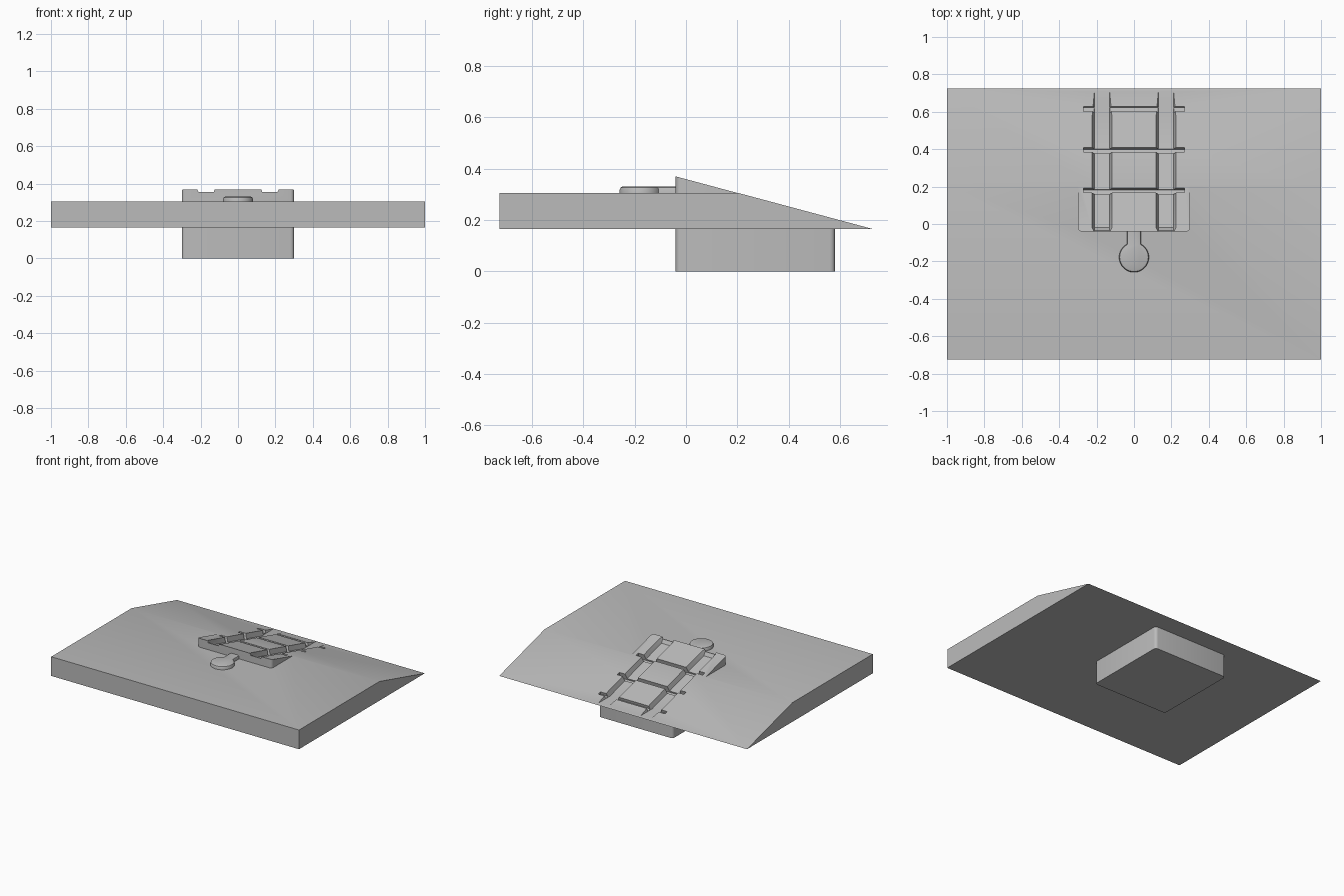
import bpy, bmesh, math
from mathutils import Matrix, Vector

old = bpy.data.objects.get("Cube")
if old:
    bpy.data.objects.remove(old, do_unlink=True)

grey = bpy.data.materials.new("plain grey")
grey.use_nodes = True
grey.diffuse_color = (0.5, 0.5, 0.5, 1)
grey.node_tree.nodes["Principled BSDF"].inputs["Base Color"].default_value = (0.5, 0.5, 0.5, 1)

FRONT, BACK = -0.04, 0.725
HIGH, LOW, DECK = 0.37, 0.165, 0.305
SLOPE = (HIGH - LOW) / (BACK - FRONT)


def ramp_z(y):
    return HIGH - SLOPE * (y - FRONT)


def finish(name, bm):
    bmesh.ops.recalc_face_normals(bm, faces=bm.faces[:])
    mesh = bpy.data.meshes.new(name)
    bm.to_mesh(mesh)
    bm.free()
    mesh.materials.append(grey)
    obj = bpy.data.objects.new(name, mesh)
    bpy.context.collection.objects.link(obj)
    return obj


def prism(bm, points, offset):
    face = bm.faces.new([bm.verts.new(p) for p in points])
    out = bmesh.ops.extrude_face_region(bm, geom=[face])["geom"]
    bmesh.ops.translate(bm, vec=offset, verts=[v for v in out if isinstance(v, bmesh.types.BMVert)])
    return [f for f in out if isinstance(f, bmesh.types.BMFace)][0]


def boolean(target, tool, operation):
    mod = target.modifiers.new(operation.lower(), "BOOLEAN")
    mod.operation, mod.solver, mod.object = operation, "EXACT", tool
    bpy.context.view_layer.objects.active = target
    bpy.ops.object.modifier_apply(modifier=mod.name)
    bpy.data.objects.remove(tool, do_unlink=True)


# Wide slab whose back slopes down to a knife edge
bm = bmesh.new()
bend = FRONT + (HIGH - DECK) / SLOPE
outline = [(-BACK, LOW), (-BACK, DECK), (bend, DECK), (BACK, LOW)]
prism(bm, [(-1, y, z) for y, z in outline], (2, 0, 0))
slab = finish("sloped_slab", bm)

# Central block with rounded corners, cut off along the ramp plane
bm = bmesh.new()
prism(bm, [(-0.3, FRONT, 0), (0.3, FRONT, 0), (0.3, 0.58, 0), (-0.3, 0.58, 0)], (0, 0, 0.5))
upright = [e for e in bm.edges if abs(e.verts[0].co.z - e.verts[1].co.z) > 0.1]
bmesh.ops.bevel(bm, geom=upright, offset=0.02, segments=4, profile=0.5, affect="EDGES")
cut = bmesh.ops.bisect_plane(bm, geom=bm.verts[:] + bm.edges[:] + bm.faces[:],
                             plane_co=(0, FRONT, HIGH - 0.0008), plane_no=(0, SLOPE, 1), clear_outer=True)
bmesh.ops.contextual_create(bm, geom=[e for e in cut["geom_cut"] if isinstance(e, bmesh.types.BMEdge)])
boolean(slab, finish("central_block", bm), "UNION")

# Two flared rail channels that run out at the foot of the ramp
stations = [(-0.06, 0.355), (-0.034, 0.355), (-0.02, ramp_z(-0.02) - 0.035),
            (0.575, 0.17), (0.74, 0.17)]
for side in (-1, 1):
    bm = bmesh.new()
    rings = []
    for y, floor in stations:
        top = ramp_z(y) + 0.03
        half = 0.041 + 0.34 * (top - floor)
        ring = [(-half, top), (-0.041, floor), (0.041, floor), (half, top)]
        rings.append([bm.verts.new((side * 0.171 + x, y, z)) for x, z in ring])
    for a, b in zip(rings, rings[1:]):
        for i in range(4):
            j = (i + 1) % 4
            bm.faces.new((a[i], a[j], b[j], b[i]))
    bm.faces.new(rings[0])
    bm.faces.new(rings[-1])
    boolean(slab, finish("rail_cutter", bm), "DIFFERENCE")

# Three sleeper slots cut square to the ramp
for y in (0.18, 0.397, 0.615):
    depth = min(0.045, ramp_z(y) - 0.173)
    bm = bmesh.new()
    bmesh.ops.create_cube(bm, size=1)
    bmesh.ops.translate(bm, vec=(0, 0, 0.5), verts=bm.verts)
    place = (Matrix.Translation(Vector((0, y, ramp_z(y)))) @ Matrix.Rotation(-math.atan(SLOPE), 4, "X")
             @ Matrix.Translation(Vector((0, 0, -depth))) @ Matrix.Diagonal((0.54, 0.026, depth + 0.03, 1)))
    bmesh.ops.transform(bm, matrix=place, verts=bm.verts)
    boolean(slab, finish("sleeper_cutter", bm), "DIFFERENCE")

# Raised round pad with a short neck, bevelled along its top
bm = bmesh.new()
radius, neck, centre = 0.08, 0.037, -0.178
start = math.asin(neck / radius)
points = [(neck, FRONT + 0.01, 0.29)]
for i in range(41):
    a = start + (2 * math.pi - 2 * start) * i / 40
    points.append((radius * math.sin(a), centre + radius * math.cos(a), 0.29))
points.append((-neck, FRONT + 0.01, 0.29))
cap = prism(bm, points, (0, 0, 0.04))
bmesh.ops.bevel(bm, geom=[e for e in cap.edges if min(v.co.y for v in e.verts) < FRONT],
                offset=0.012, segments=2, profile=0.5, affect="EDGES")
pad = finish("round_pad", bm)

# Soft shading with sharp edges kept
for obj in (slab, pad):
    bpy.ops.object.select_all(action="DESELECT")
    obj.select_set(True)
    bpy.context.view_layer.objects.active = obj
    bpy.ops.object.shade_smooth_by_angle(angle=math.radians(30))
